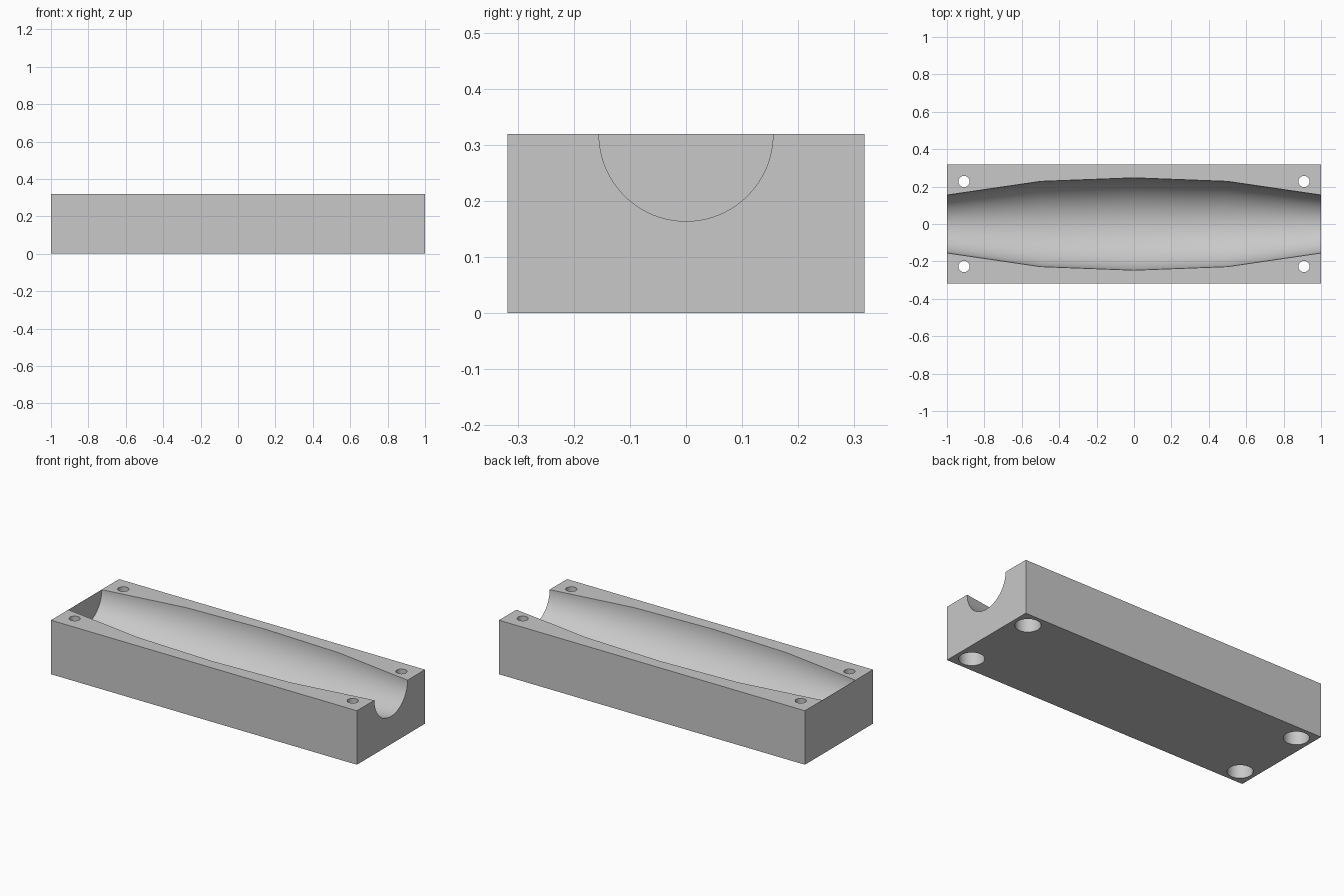
import bpy
import bmesh
from math import cos, sin, tau, radians

LENGTH, WIDTH, HEIGHT = 2.0, 0.636, 0.319
WALL = 0.001          # very thin closed end of the channel
SEGMENTS = 96

cube = bpy.data.objects.get("Cube")
if cube:
    bpy.data.objects.remove(cube, do_unlink=True)

grey = bpy.data.materials.new("light_grey")
grey.use_nodes = True
colour = (0.58, 0.58, 0.58, 1)
grey.diffuse_color = colour
grey.node_tree.nodes["Principled BSDF"].inputs["Base Color"].default_value = colour


def new_object(name, bm):
    bmesh.ops.recalc_face_normals(bm, faces=bm.faces)
    mesh = bpy.data.meshes.new(name)
    bm.to_mesh(mesh)
    bm.free()
    mesh.materials.append(grey)
    obj = bpy.data.objects.new(name, mesh)
    bpy.context.collection.objects.link(obj)
    return obj


def lathe(name, profile, place, segments):
    """Solid of revolution; place(along, a, b) maps a ring point into space."""
    bm = bmesh.new()
    rings = []
    for along, radius in profile:
        rings.append([bm.verts.new(place(along, radius * cos(tau * i / segments),
                                         radius * sin(tau * i / segments)))
                      for i in range(segments)])
    for r0, r1 in zip(rings, rings[1:]):
        for i in range(segments):
            j = (i + 1) % segments
            bm.faces.new((r0[i], r0[j], r1[j], r1[i]))
    bm.faces.new(rings[0])
    bm.faces.new(rings[-1])
    obj = new_object(name, bm)
    obj.hide_render = True
    return obj


# Rectangular block
bm = bmesh.new()
bmesh.ops.create_cube(bm, size=1)
for v in bm.verts:
    v.co = (v.co.x * LENGTH, v.co.y * WIDTH, (v.co.z + 0.5) * HEIGHT)
block = new_object("channel_block", bm)

# Bulging round channel, open at +x
channel = [(-1 + WALL, 0.155), (-0.5, 0.228), (0, 0.247), (0.5, 0.228),
           (1, 0.155), (1.1, 0.14)]
cutters = [lathe("channel_cutter", channel,
                 lambda t, a, b: (t, a, HEIGHT + b), SEGMENTS)]

# Four bolt holes, counterbored from below
bolt = [(-0.1, 0.068), (0.15, 0.068), (0.15, 0.03), (HEIGHT + 0.1, 0.03)]
for sx in (-1, 1):
    for sy in (-1, 1):
        cutters.append(lathe("bolt_cutter", bolt,
                             lambda t, a, b: (sx * 0.909 + a, sy * 0.227 + b, t), 48))

for cutter in cutters:
    mod = block.modifiers.new(cutter.name, "BOOLEAN")
    mod.operation = "DIFFERENCE"
    mod.solver = "EXACT"
    mod.object = cutter

# Apply the cuts, then drop the cutters
bpy.context.view_layer.objects.active = block
for mod in list(block.modifiers):
    bpy.ops.object.modifier_apply(modifier=mod.name)
for cutter in cutters:
    bpy.data.objects.remove(cutter, do_unlink=True)

bpy.ops.object.select_all(action="DESELECT")
block.select_set(True)
bpy.ops.object.shade_smooth_by_angle(angle=radians(30))
